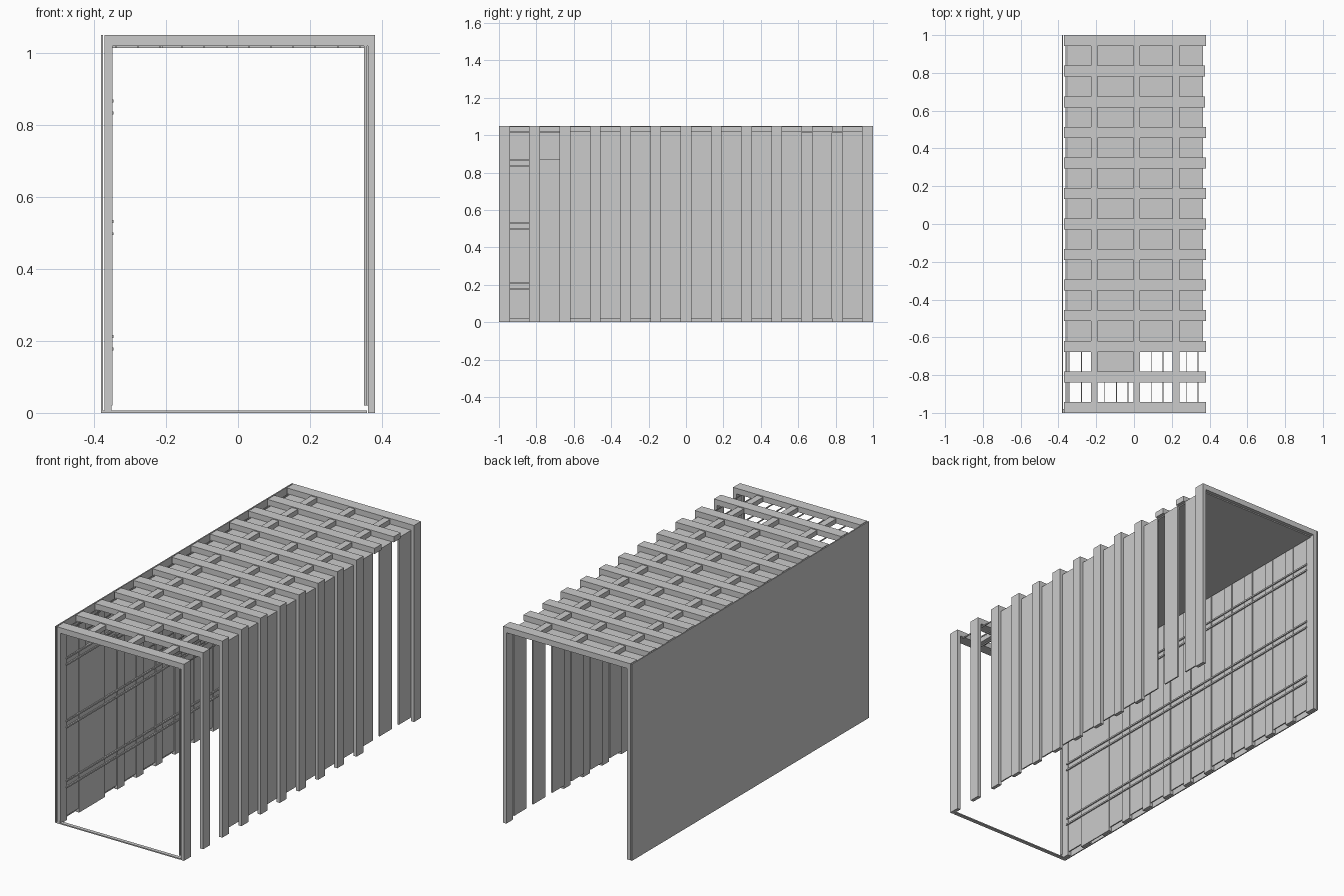
import bpy
import bmesh
from mathutils import Matrix, Vector

if "Cube" in bpy.data.objects:
    bpy.data.objects.remove(bpy.data.objects["Cube"], do_unlink=True)


def boxes(name, spans):
    """One object made of boxes, each given as (x range, y range, z range)."""
    bm = bmesh.new()
    for span in spans:
        size = Vector([b - a for a, b in span])
        mid = Vector([(a + b) / 2 for a, b in span])
        bmesh.ops.create_cube(bm, size=1, matrix=Matrix.Translation(mid) @ Matrix.Diagonal(size).to_4x4())
    mesh = bpy.data.meshes.new(name)
    bm.to_mesh(mesh)
    bm.free()
    obj = bpy.data.objects.new(name, mesh)
    bpy.context.collection.objects.link(obj)


def around(centre, width):
    return (centre - width / 2, centre + width / 2)


HEIGHT = 1.05
UNDER = 1.02
BAY = 0.1618
WIDTH = 0.058
FRAMES = [-0.971 + BAY * i for i in range(13)]
BAYS = [(a + WIDTH / 2, b - WIDTH / 2) for a, b in zip(FRAMES, FRAMES[1:])]
OPEN_BAYS = 2
MISSING_POSTS = (10, 11)

# Roof: cross beams, lengthwise noggings and ceiling sheet
boxes("roof_beams", [((-0.368, 0.375), around(y, WIDTH), (UNDER, HEIGHT)) for y in FRAMES])
boxes("roof_noggings", [(around(x, 0.036), bay, (UNDER, 1.045))
                        for x in (-0.21, 0.015, 0.222) for bay in BAYS])
boxes("ceiling_sheet", [((-0.352, 0.358), (BAYS[OPEN_BAYS][0], 0.98), (1.014, UNDER))])
boxes("ceiling_patch", [((-0.21, 0.03), BAYS[1], (1.014, UNDER))])
boxes("ceiling_strips", [(around(-0.34 + 0.0617 * i, 0.004), (-0.95, BAYS[1][1]), (1.014, UNDER))
                         for i in range(12)])

# Open side: posts with recessed infill boards between them
boxes("left_posts", [((0.362, 0.381), around(y, WIDTH), (0, HEIGHT))
                     for i, y in enumerate(FRAMES) if i not in MISSING_POSTS])
boxes("left_infill", [((0.357, 0.364), bay, (0.02, UNDER)) for bay in BAYS[OPEN_BAYS:]])

# Closed side: posts, lining boards and a full outer sheet
boxes("right_posts", [((-0.371, -0.352), around(y, WIDTH), (0, HEIGHT)) for y in FRAMES])
boxes("right_infill", [((-0.362, -0.357), bay, (0.02, UNDER)) for bay in BAYS])
boxes("right_outer_sheet", [((-0.381, -0.375), (-1, 1), (0, HEIGHT))])
boxes("right_repair_panel", [((-0.357, -0.352), BAYS[1], (0, 0.87))])
boxes("right_rails", [((-0.353, -0.346), (-0.95, 0.95), around(z + offset, 0.008))
                      for z in (0.195, 0.515, 0.85) for offset in (-0.017, 0.017)])

# Slim frame and sill around the front opening
boxes("front_frame", [((-0.357, -0.349), (-1, -0.985), (0.02, UNDER)),
                      ((0.35, 0.358), (-1, -0.985), (0.02, UNDER)),
                      ((-0.375, 0.358), (-1, -0.98), (0, 0.006))])
